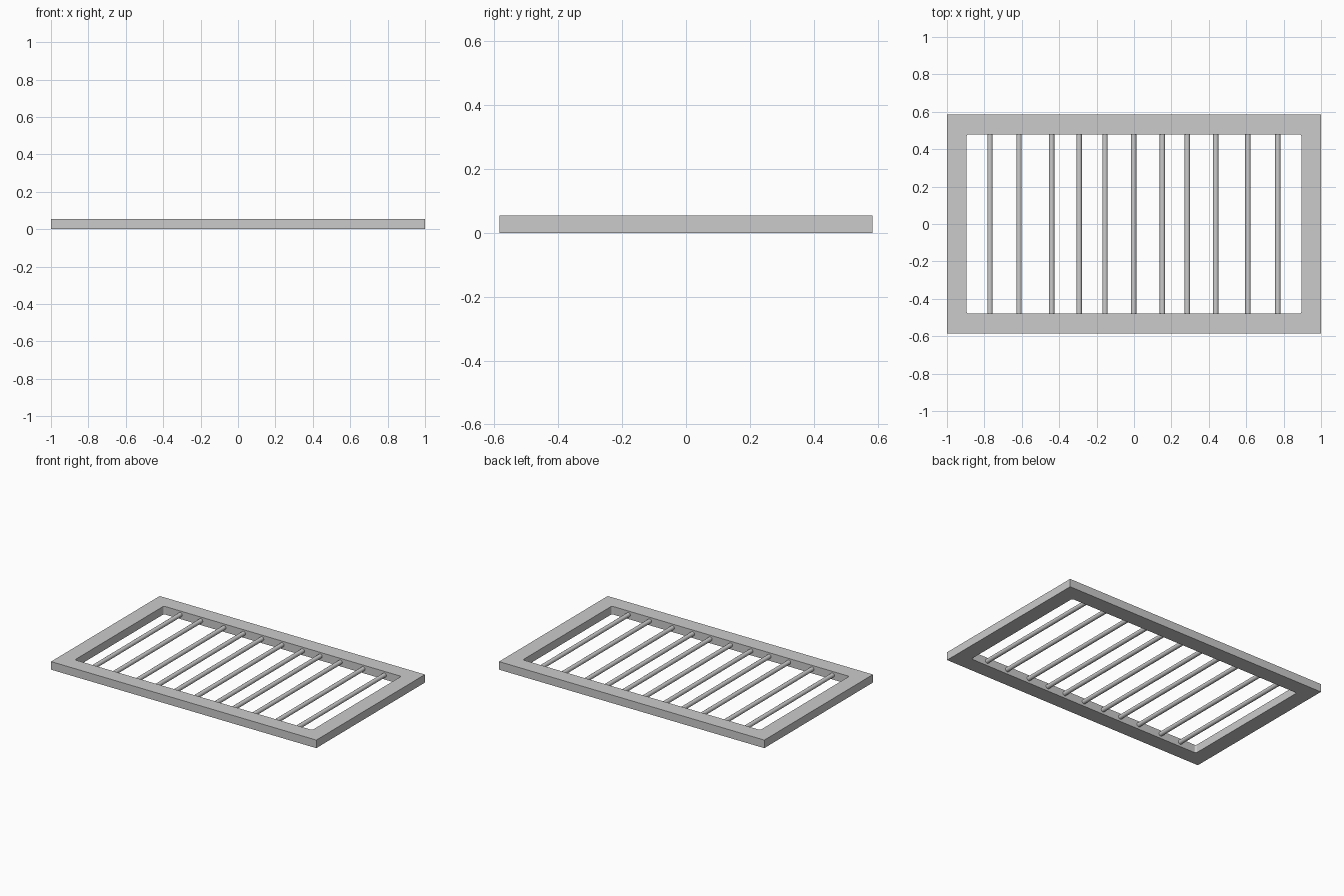
import bpy, bmesh, math

if "Cube" in bpy.data.objects:
    bpy.data.objects.remove(bpy.data.objects["Cube"])

HX, HY, H = 1.0, 0.585, 0.055      # outer half sizes, height
IX, IY, R = 0.895, 0.479, 0.012    # opening half sizes, corner radius
BAR_R, BAR_Z = 0.0145, 0.03


def rounded_loop(hx, hy, r, steps):
    # counter-clockwise rectangle with rounded corners
    pts = []
    for k, (sx, sy) in enumerate([(1, 1), (-1, 1), (-1, -1), (1, -1)]):
        for i in range(steps + 1):
            a = math.pi / 2 * (k + i / steps)
            pts.append((sx * (hx - r) + r * math.cos(a), sy * (hy - r) + r * math.sin(a)))
    return pts


# frame: flat border with a round-cornered opening
bm = bmesh.new()
STEPS = 4
inner = rounded_loop(IX, IY, R, STEPS)
outer = [(HX, HY), (-HX, HY), (-HX, -HY), (HX, -HY)]
bi = [bm.verts.new((x, y, 0)) for x, y in inner]
bo = [bm.verts.new((x, y, 0)) for x, y in outer]
n = STEPS + 1
for k in range(4):
    corner = bi[k * n:(k + 1) * n]
    for a, b in zip(corner, corner[1:]):
        bm.faces.new((bo[k], b, a))
    nk = (k + 1) % 4
    bm.faces.new((bo[k], bo[nk], bi[nk * n], corner[-1]))
ext = bmesh.ops.extrude_face_region(bm, geom=bm.faces[:])
top = [v for v in ext["geom"] if isinstance(v, bmesh.types.BMVert)]
bmesh.ops.translate(bm, verts=top, vec=(0, 0, H))
bmesh.ops.recalc_face_normals(bm, faces=bm.faces[:])
mesh = bpy.data.meshes.new("frame")
bm.to_mesh(mesh)
bm.free()
bpy.context.collection.objects.link(bpy.data.objects.new("frame", mesh))

# round bars spanning the opening
BARS = [-0.77, -0.615, -0.44, -0.293, -0.155, -0.002, 0.152, 0.285, 0.437, 0.609, 0.769]
for i, x in enumerate(BARS):
    bpy.ops.mesh.primitive_cylinder_add(vertices=16, radius=BAR_R, depth=2 * IY + 0.02,
                                        location=(x, 0, BAR_Z), rotation=(math.pi / 2, 0, 0))
    bar = bpy.context.object
    bar.name = f"bar_{i + 1}"
    bpy.ops.object.shade_smooth_by_angle(angle=math.radians(40))
